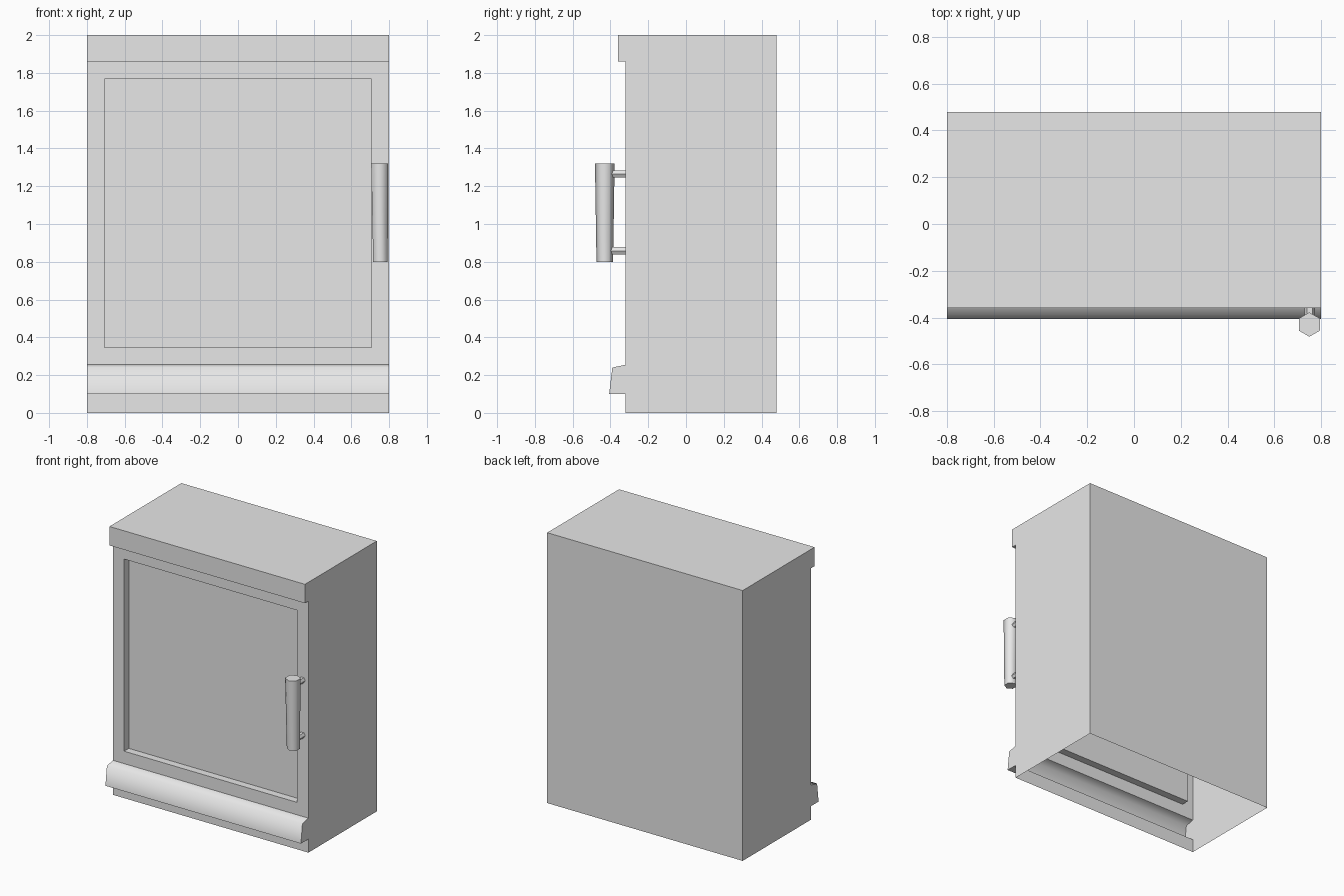
import bpy
import bmesh
import math
from mathutils import Vector

if "Cube" in bpy.data.objects:
    bpy.data.objects.remove(bpy.data.objects["Cube"], do_unlink=True)

# Single flat colour
grey = bpy.data.materials.new("light_grey")
grey.use_nodes = True
grey.diffuse_color = (0.8, 0.8, 0.8, 1)
grey.node_tree.nodes["Principled BSDF"].inputs["Base Color"].default_value = (0.8, 0.8, 0.8, 1)


def finish(bm, name, smooth_angle=None):
    mesh = bpy.data.meshes.new(name)
    bm.to_mesh(mesh)
    bm.free()
    mesh.materials.append(grey)
    obj = bpy.data.objects.new(name, mesh)
    bpy.context.collection.objects.link(obj)
    if smooth_angle:
        bpy.ops.object.select_all(action="DESELECT")
        obj.select_set(True)
        bpy.context.view_layer.objects.active = obj
        bpy.ops.object.shade_smooth_by_angle(angle=math.radians(smooth_angle))
    return obj


def hex_rod(name, start, end, r_start, r_end, u, v, smooth_angle=None):
    """Closed six-sided rod; its first corner points along u."""
    bm = bmesh.new()
    rings = []
    for centre, radius in ((start, r_start), (end, r_end)):
        rings.append([bm.verts.new(Vector(centre) + radius * (
            Vector(u) * math.cos(i * math.pi / 3) + Vector(v) * math.sin(i * math.pi / 3)))
            for i in range(6)])
    for i in range(6):
        j = (i + 1) % 6
        bm.faces.new((rings[0][i], rings[0][j], rings[1][j], rings[1][i]))
    for ring in rings:
        bm.faces.new(ring)
    bmesh.ops.recalc_face_normals(bm, faces=bm.faces)
    return finish(bm, name, smooth_angle)


# Cabinet shell: side profile (y, z) swept across the width, open underneath
HALF_W = 0.8
FRONT = -0.32
RECESS = 0.055
profile = [(0.48, 0), (0.48, 2), (-0.36, 2), (-0.36, 1.86), (FRONT, 1.86),
           (FRONT, 0.255), (-0.39, 0.24), (-0.407, 0.1), (FRONT, 0.1), (FRONT, 0)]
bm = bmesh.new()
left = [bm.verts.new((HALF_W, y, z)) for y, z in profile]
right = [bm.verts.new((-HALF_W, y, z)) for y, z in profile]
strips = [bm.faces.new((left[i], left[i + 1], right[i + 1], right[i]))
          for i in range(len(profile) - 1)]
bm.faces.new(left)
bm.faces.new(right)
bmesh.ops.recalc_face_normals(bm, faces=bm.faces)

# Door panel sunk into the front
door = strips[4]
bmesh.ops.inset_individual(bm, faces=[door], thickness=0.092, use_even_offset=True)
panel = bmesh.ops.extrude_discrete_faces(bm, faces=[door])["faces"][0]
bmesh.ops.translate(bm, verts=panel.verts, vec=(0, RECESS, 0))
finish(bm, "cabinet_shell", 75)

# Slanted reflections on the door panel
TOP, BOTTOM, SLANT = 1.767, 0.905, 0.252
for name, x0, x1 in (("wide_reflection", 0.16, 0.515), ("narrow_reflection", 0.547, 0.677)):
    bm = bmesh.new()
    y = FRONT + RECESS - 0.002
    corners = ((x0, TOP), (x0 - SLANT, BOTTOM), (x1 - SLANT, BOTTOM), (x1, TOP))
    bm.faces.new([bm.verts.new((x, y, z)) for x, z in corners])
    finish(bm, name)

# Tapered handle on two short mounts
X, Y, Z = (1, 0, 0), (0, 1, 0), (0, 0, 1)
hex_rod("handle", (0.754, -0.43, 0.8), (0.75, -0.43, 1.32), 0.044, 0.052, Y, X, 65)
for name, z in (("lower_handle_mount", 0.858), ("upper_handle_mount", 1.265)):
    hex_rod(name, (0.752, -0.41, z), (0.752, FRONT, z), 0.022, 0.022, X, Z)
